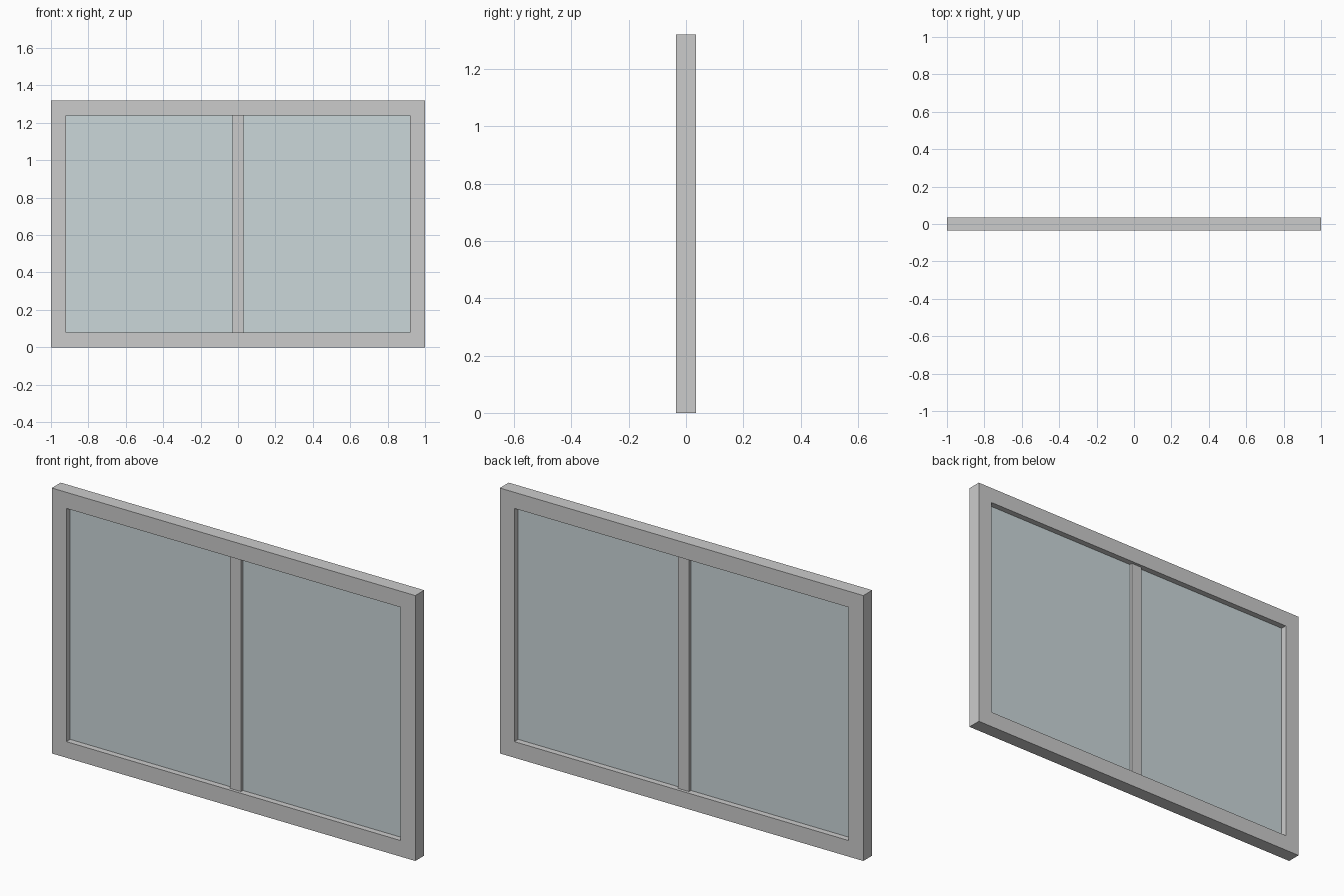
import bpy
import bmesh

if "Cube" in bpy.data.objects:
    bpy.data.objects.remove(bpy.data.objects["Cube"])

W, H, D = 1.0, 1.32, 0.035      # half width, height, half depth
B = 0.08                        # border width
M = 0.03                        # half width of the mullion


def finish(name, bm, mat=None):
    bmesh.ops.recalc_face_normals(bm, faces=bm.faces)
    me = bpy.data.meshes.new(name)
    bm.to_mesh(me)
    bm.free()
    ob = bpy.data.objects.new(name, me)
    bpy.context.collection.objects.link(ob)
    if mat:
        me.materials.append(mat)
    return ob


def box(name, x0, x1, y, z0, z1, mat=None):
    bm = bmesh.new()
    bmesh.ops.create_cube(bm, size=1)
    for v in bm.verts:
        v.co = (x1 if v.co.x > 0 else x0, y if v.co.y > 0 else -y,
                z1 if v.co.z > 0 else z0)
    return finish(name, bm, mat)


def rect(bm, inset, y):
    x = W - inset
    return [bm.verts.new((a, y, b)) for a, b in
            ((-x, inset), (x, inset), (x, H - inset), (-x, H - inset))]


# outer frame: one rectangular ring with mitred corners
bm = bmesh.new()
loops = [rect(bm, 0, -D), rect(bm, B, -D), rect(bm, B, D), rect(bm, 0, D)]
for k in range(4):
    a, b = loops[k], loops[(k + 1) % 4]
    for i in range(4):
        j = (i + 1) % 4
        bm.faces.new((a[i], a[j], b[j], b[i]))
finish("window_frame", bm)

# centre mullion, thinner than the frame
box("center_mullion", -M, M, 0.02, B, H - B)

# glass panes
glass = bpy.data.materials.new("glass")
glass.diffuse_color = (0.6, 0.68, 0.7, 0.45)
glass.use_nodes = True
glass.node_tree.nodes["Principled BSDF"].inputs["Base Color"].default_value = glass.diffuse_color
for side, x0, x1 in (("left", -W + B, -M), ("right", M, W - B)):
    box(side + "_glass_pane", x0, x1, 0.005, B, H - B, glass)
